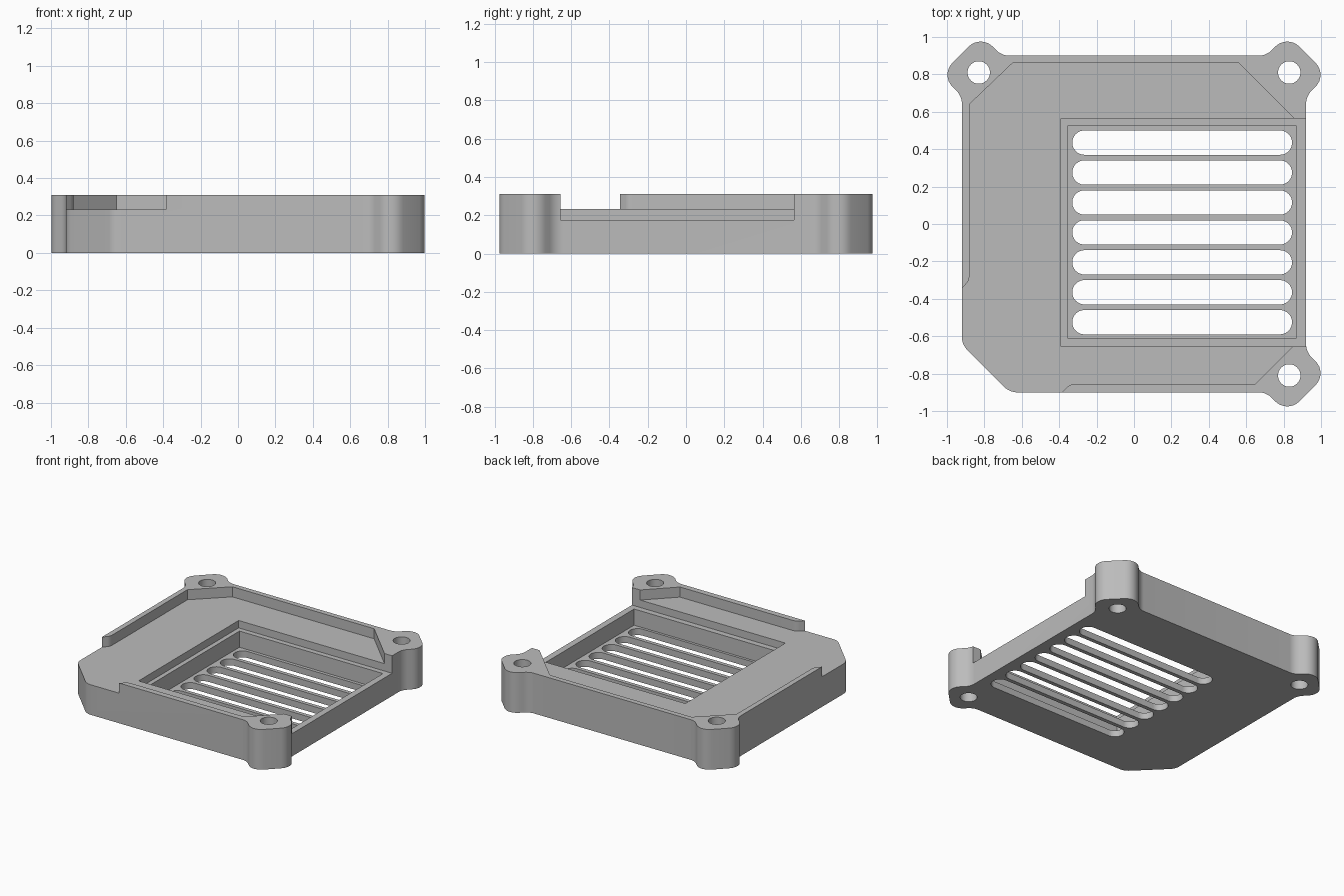
import bpy, bmesh, math
from mathutils import Vector

if "Cube" in bpy.data.objects:
    bpy.data.objects.remove(bpy.data.objects["Cube"])

grey = bpy.data.materials.new("plain grey")
grey.diffuse_color = (0.5, 0.5, 0.5, 1)
grey.use_nodes = True
grey.node_tree.nodes["Principled BSDF"].inputs["Base Color"].default_value = grey.diffuse_color


def rounded(points, steps=8):
    """Turn (x, y, radius) corners into a filleted outline."""
    out = []
    for i, (x, y, r) in enumerate(points):
        p = Vector((x, y))
        if not r:
            out.append(p)
            continue
        a = (Vector(points[i - 1][:2]) - p).normalized()
        b = (Vector(points[(i + 1) % len(points)][:2]) - p).normalized()
        half = a.angle(b) / 2
        c = p + (a + b).normalized() * r / math.sin(half)
        start = p + a * r / math.tan(half) - c
        end = p + b * r / math.tan(half) - c
        turn = math.atan2(start.x * end.y - start.y * end.x, start.dot(end))
        for k in range(steps + 1):
            t = turn * k / steps
            out.append(c + Vector((start.x * math.cos(t) - start.y * math.sin(t),
                                   start.x * math.sin(t) + start.y * math.cos(t))))
    return out


def prism(name, outline, z0, z1):
    """Extrude a flat outline from z0 to z1."""
    bm = bmesh.new()
    face = bm.faces.new([bm.verts.new((p[0], p[1], z0)) for p in outline])
    top = bmesh.ops.extrude_face_region(bm, geom=[face])["geom"]
    bmesh.ops.translate(bm, vec=(0, 0, z1 - z0),
                        verts=[v for v in top if isinstance(v, bmesh.types.BMVert)])
    bmesh.ops.recalc_face_normals(bm, faces=bm.faces)
    mesh = bpy.data.meshes.new(name)
    bm.to_mesh(mesh)
    bm.free()
    obj = bpy.data.objects.new(name, mesh)
    bpy.context.collection.objects.link(obj)
    return obj


def box(x0, x1, y0, y1):
    return [(x0, y0), (x1, y0), (x1, y1), (x0, y1)]


def cut(target, outline, z0, z1):
    """Subtract an extruded outline from the target."""
    cutter = prism("cutter", outline, z0, z1)
    cutter.hide_render = True
    mod = target.modifiers.new("cut", 'BOOLEAN')
    mod.operation, mod.solver, mod.object = 'DIFFERENCE', 'EXACT', cutter
    bpy.context.view_layer.objects.active = target
    bpy.ops.object.modifier_apply(modifier=mod.name)
    bpy.data.objects.remove(cutter)


# Frame outline: three screw ears and one chamfered corner
ear = [(0.707, 0.9, 0.1), (0.82, 1.0125, 0.09), (1.0345, 0.7975, 0.09), (0.92, 0.683, 0.1)]
outline = (ear
           + [(x, -y, r) for x, y, r in reversed(ear)]
           + [(-0.665, -0.9, 0.1), (-0.92, -0.645, 0.1)]
           + [(-x, y, r) for x, y, r in reversed(ear)])
frame = prism("vent_frame", rounded(outline), 0, 0.31)
frame.data.materials.append(grey)

# Upper floor inside the raised rim, open at the chamfered corner and right side
floor = [(-0.88, 0.64, 0), (-0.65, 0.86, 0), (0.56, 0.86, 0), (0.855, 0.565, 0),
         (1.1, 0.565, 0), (1.1, -0.655, 0), (0.85, -0.655, 0), (0.65, -0.855, 0),
         (-0.34, -0.855, 0.06), (-0.385, -0.9, 0), (-0.385, -1.1, 0), (-1.1, -1.1, 0),
         (-1.1, -0.345, 0), (-0.92, -0.345, 0), (-0.88, -0.30, 0.06)]
cut(frame, rounded(floor), 0.232, 0.5)

# Stepped recess that runs out to the right, then the deep pocket
cut(frame, box(-0.39, 1.1, -0.655, 0.565), 0.175, 0.5)
cut(frame, box(-0.355, 0.87, -0.61, 0.525), 0.05, 0.5)

# Seven round-ended vent slots
for i in range(7):
    y = 0.435 - 0.16 * i
    r = 0.0649
    slot = [(-0.33, y - 0.065, r), (0.845, y - 0.065, r),
            (0.845, y + 0.065, r), (-0.33, y + 0.065, r)]
    cut(frame, rounded(slot, 10), -0.1, 0.1)

# Screw holes through the ears
for x, y in ((-0.83, 0.81), (0.83, 0.81), (0.83, -0.81)):
    hole = [(x + 0.06 * math.cos(t * math.pi / 16), y + 0.06 * math.sin(t * math.pi / 16))
            for t in range(32)]
    cut(frame, hole, -0.1, 0.5)

bpy.ops.object.select_all(action='DESELECT')
frame.select_set(True)
bpy.context.view_layer.objects.active = frame
bpy.ops.object.shade_smooth_by_angle(angle=math.radians(30))
